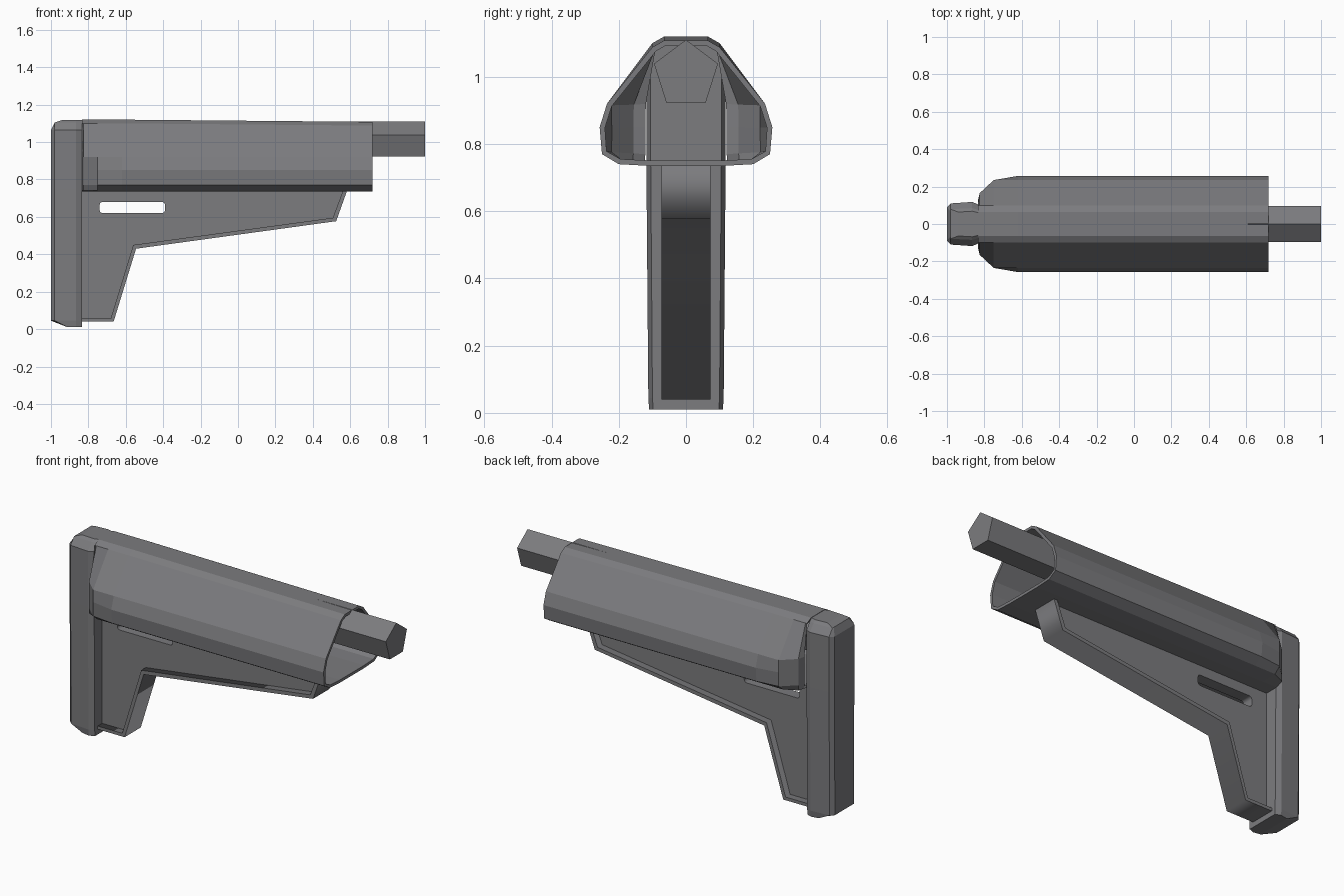
import bpy, bmesh
from math import sin, cos, pi, radians

cube = bpy.data.objects.get("Cube")
if cube:
    bpy.data.objects.remove(cube, do_unlink=True)

# One matte grey polymer colour
grey = bpy.data.materials.new("polymer_grey")
grey.use_nodes = True
colour = (0.2, 0.2, 0.21, 1)
grey.diffuse_color = colour
grey.node_tree.nodes["Principled BSDF"].inputs["Base Color"].default_value = colour


def loft(name, rings, caps=True):
    """Skin a list of equal-length point rings."""
    bm = bmesh.new()
    rows = [[bm.verts.new(p) for p in ring] for ring in rings]
    n = len(rows[0])
    for a, b in zip(rows, rows[1:]):
        for i in range(n):
            j = (i + 1) % n
            bm.faces.new((a[i], a[j], b[j], b[i]))
    if caps:
        bm.faces.new(rows[0])
        bm.faces.new(rows[-1])
    bmesh.ops.recalc_face_normals(bm, faces=bm.faces)
    mesh = bpy.data.meshes.new(name)
    bm.to_mesh(mesh)
    bm.free()
    mesh.materials.append(grey)
    obj = bpy.data.objects.new(name, mesh)
    bpy.context.collection.objects.link(obj)
    return obj


def plate(name, loops, half):
    """Side-profile plate; loops after the first are holes."""
    curve = bpy.data.curves.new(name, "CURVE")
    curve.dimensions = "2D"
    curve.fill_mode = "BOTH"
    curve.extrude = half
    for loop in loops:
        spline = curve.splines.new("POLY")
        spline.points.add(len(loop) - 1)
        for point, (x, z) in zip(spline.points, loop):
            point.co = (x, z, 0, 1)
        spline.use_cyclic_u = True
    curve.materials.append(grey)
    obj = bpy.data.objects.new(name, curve)
    obj.rotation_euler.x = radians(90)
    bpy.context.collection.objects.link(obj)
    return obj


def mirrored(half):
    """Close a half outline of (a, b) by mirroring b."""
    return half + [(a, -b) for a, b in reversed(half)]


# Cheek housing: hollow shell, pinched at the rear corners
section = mirrored([(1.12, 0.065), (1.1, 0.1), (0.92, 0.235), (0.85, 0.257),
                    (0.77, 0.25), (0.74, 0.2), (0.735, 0.11)])
rings = []
for x, limit, drop in ((-0.835, 0.125, 0), (-0.825, 0.165, 0), (-0.75, 0.235, 0),
                       (-0.62, 0.26, 0), (0.72, 0.26, 0.012)):
    rings.append([(x, max(-limit, min(limit, y)), z - (drop if z > 1 else 0))
                  for z, y in section])
housing = loft("cheek_housing", rings, caps=False)
shell = housing.modifiers.new("wall", "SOLIDIFY")
shell.thickness = 0.016
shell.offset = -1

# Five-sided receiver tube
tube = [(0.1 * sin(i * 2 * pi / 5), 1.007 + 0.103 * cos(i * 2 * pi / 5)) for i in range(5)]
loft("receiver_tube", [[(x, y, z) for y, z in tube] for x in (-0.84, 1)])

# Butt pad with chamfered ends
plan = mirrored([(-1, 0.09), (-0.98, 0.11), (-0.865, 0.118), (-0.835, 0.105)])
pad = []
for z, back, width in ((0.01, -0.91, 0.93), (0.045, -1, 0.95), (0.75, -1, 1),
                       (1.065, -1, 1), (1.105, -0.98, 0.72), (1.118, -0.94, 0.58)):
    pad.append([(max(x, back), y * width, z) for x, y in plan])
loft("butt_pad", pad)

# Lower stock: thin web with a sling slot, wider rim along the lower edge
outer = [(-0.85, 0.04), (-0.665, 0.04), (-0.545, 0.43), (0.525, 0.577), (0.585, 0.745)]
inner = [(0.563, 0.745), (0.507, 0.595), (-0.56, 0.45), (-0.68, 0.058), (-0.85, 0.058)]
slot = []
for cx, cz, start in ((-0.405, 0.665, 0), (-0.725, 0.665, 90),
                      (-0.725, 0.635, 180), (-0.405, 0.635, 270)):
    for step in (0, 45, 90):
        a = radians(start + step)
        slot.append((cx + 0.015 * cos(a), cz + 0.015 * sin(a)))
plate("lower_web", [inner + [(-0.85, 0.745)], slot], 0.032)
plate("lower_rim", [outer + inner], 0.073)
